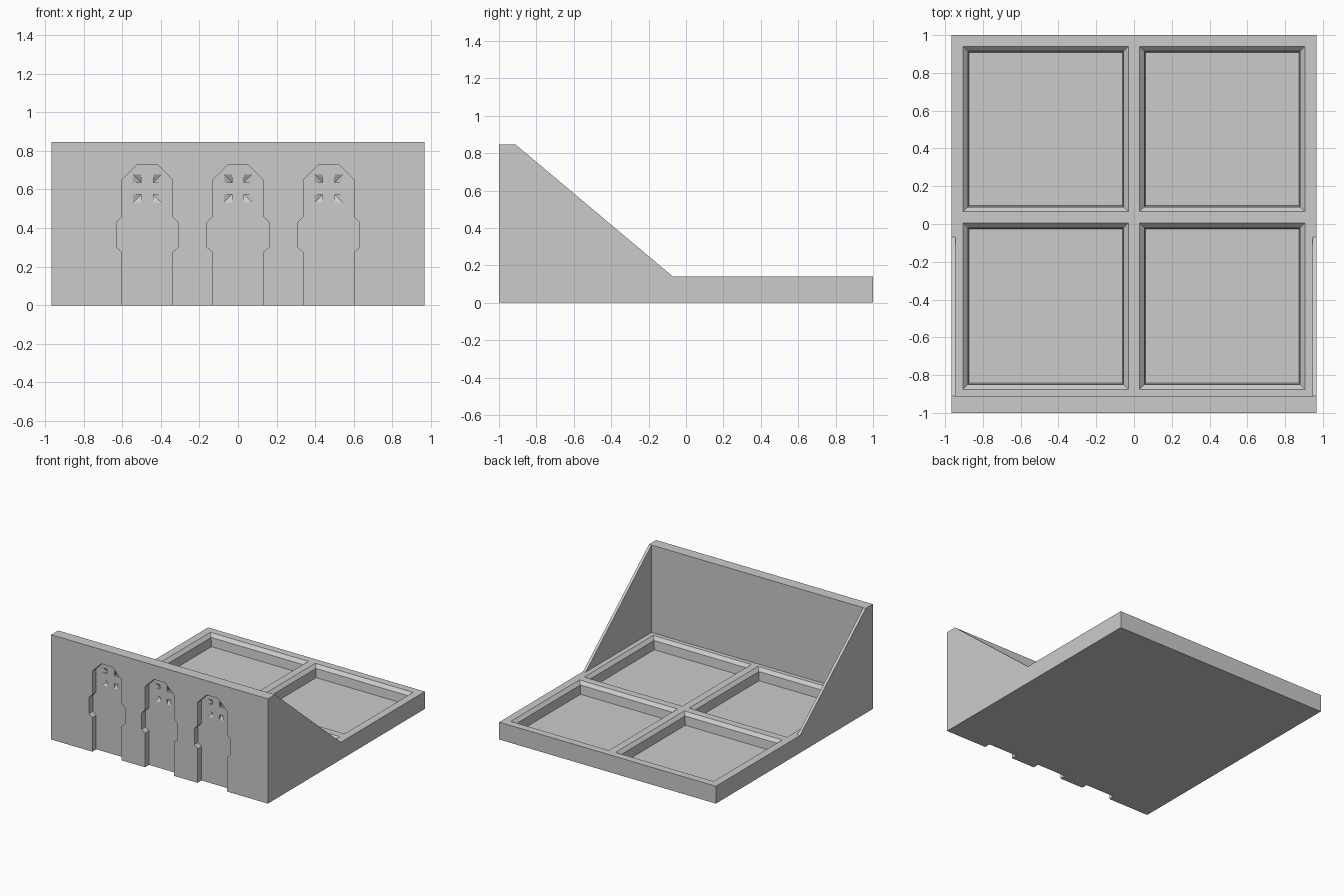
import bpy
import bmesh

cube = bpy.data.objects.get("Cube")
if cube:
    bpy.data.objects.remove(cube, do_unlink=True)

stone = bpy.data.materials.new("plain grey")
stone.use_nodes = True
GREY = (0.6, 0.6, 0.6, 1)
stone.diffuse_color = GREY
stone.node_tree.nodes["Principled BSDF"].inputs["Base Color"].default_value = GREY

HALF_X = 0.967
FLOOR_Z = 0.14
WALL_BACK = -0.91
RECESS_Y = -0.95


def make_object(name, bm):
    bmesh.ops.recalc_face_normals(bm, faces=bm.faces[:])
    mesh = bpy.data.meshes.new(name)
    bm.to_mesh(mesh)
    bm.free()
    mesh.materials.append(stone)
    obj = bpy.data.objects.new(name, mesh)
    bpy.context.collection.objects.link(obj)
    return obj


def loft(bm, rings):
    """Closed solid through a list of matching point rings."""
    loops = [[bm.verts.new(p) for p in ring] for ring in rings]
    for a, b in zip(loops, loops[1:]):
        n = len(a)
        for i in range(n):
            j = (i + 1) % n
            bm.faces.new((a[i], a[j], b[j], b[i]))
    bm.faces.new(loops[0])
    bm.faces.new(loops[-1])


def rectangle(x0, x1, y0, y1, z, inset=0.0):
    x0, x1, y0, y1 = x0 + inset, x1 - inset, y0 + inset, y1 - inset
    return [(x0, y0, z), (x1, y0, z), (x1, y1, z), (x0, y1, z)]


def carve(target, name, bm):
    cutter = make_object(name, bm)
    cutter.hide_render = True
    mod = target.modifiers.new(name, 'BOOLEAN')
    mod.operation = 'DIFFERENCE'
    mod.solver = 'EXACT'
    mod.object = cutter
    bpy.context.view_layer.objects.active = target
    bpy.ops.object.modifier_apply(modifier=name)
    bpy.data.objects.remove(cutter, do_unlink=True)


# Solid block with the sloping side outline
outline = [(-1, 0), (1, 0), (1, FLOOR_Z), (-0.07, FLOOR_Z),
           (WALL_BACK, 0.845), (-1, 0.845)]
bm = bmesh.new()
loft(bm, [[(x, y, z) for y, z in outline] for x in (-HALF_X, HALF_X)])
body = make_object("walled_floor", bm)

# Hollow behind the front wall, leaving thin side walls
bm = bmesh.new()
loft(bm, [rectangle(-0.945, 0.945, WALL_BACK, -0.05, z) for z in (FLOOR_Z, 1.2)])
carve(body, "hollow", bm)

# Four sunken floor panels with chamfered rims
bm = bmesh.new()
for x0, x1 in ((-0.905, -0.03), (0.03, 0.905)):
    for y0, y1 in ((-0.875, 0.005), (0.065, 0.94)):
        loft(bm, [rectangle(x0, x1, y0, y1, FLOOR_Z + 0.03, -0.03),
                  rectangle(x0, x1, y0, y1, FLOOR_Z - 0.025, 0.025),
                  rectangle(x0, x1, y0, y1, 0.045, 0.032)])
carve(body, "floor_panels", bm)

# Three door recesses with widened middles and clipped tops
half = [(0.13, -0.1), (0.13, 0.275), (0.16, 0.30), (0.16, 0.43),
        (0.13, 0.46), (0.13, 0.65), (0.05, 0.73)]
door = half + [(-x, z) for x, z in reversed(half)]
DOORS = (-0.47, 0, 0.47)
bm = bmesh.new()
for cx in DOORS:
    loft(bm, [[(cx + x, y, z) for x, z in door] for y in (-1.1, RECESS_Y)])
carve(body, "door_recesses", bm)

# Window panes: four wedge pits around a cross in each door
GAP, SIZE = 0.032, 0.05
bm = bmesh.new()
for cx in DOORS:
    for sx in (-1, 1):
        for sz in (-1, 1):
            base = [bm.verts.new((cx + sx * (GAP + u), RECESS_Y - 0.005,
                                  0.605 + sz * (GAP + w)))
                    for u, w in ((0, 0), (SIZE, 0), (SIZE, SIZE), (0, SIZE))]
            tip = bm.verts.new((cx + sx * GAP, RECESS_Y + 0.022, 0.605 + sz * GAP))
            bm.faces.new(base)
            for i in range(4):
                bm.faces.new((base[i], base[(i + 1) % 4], tip))
carve(body, "window_panes", bm)
